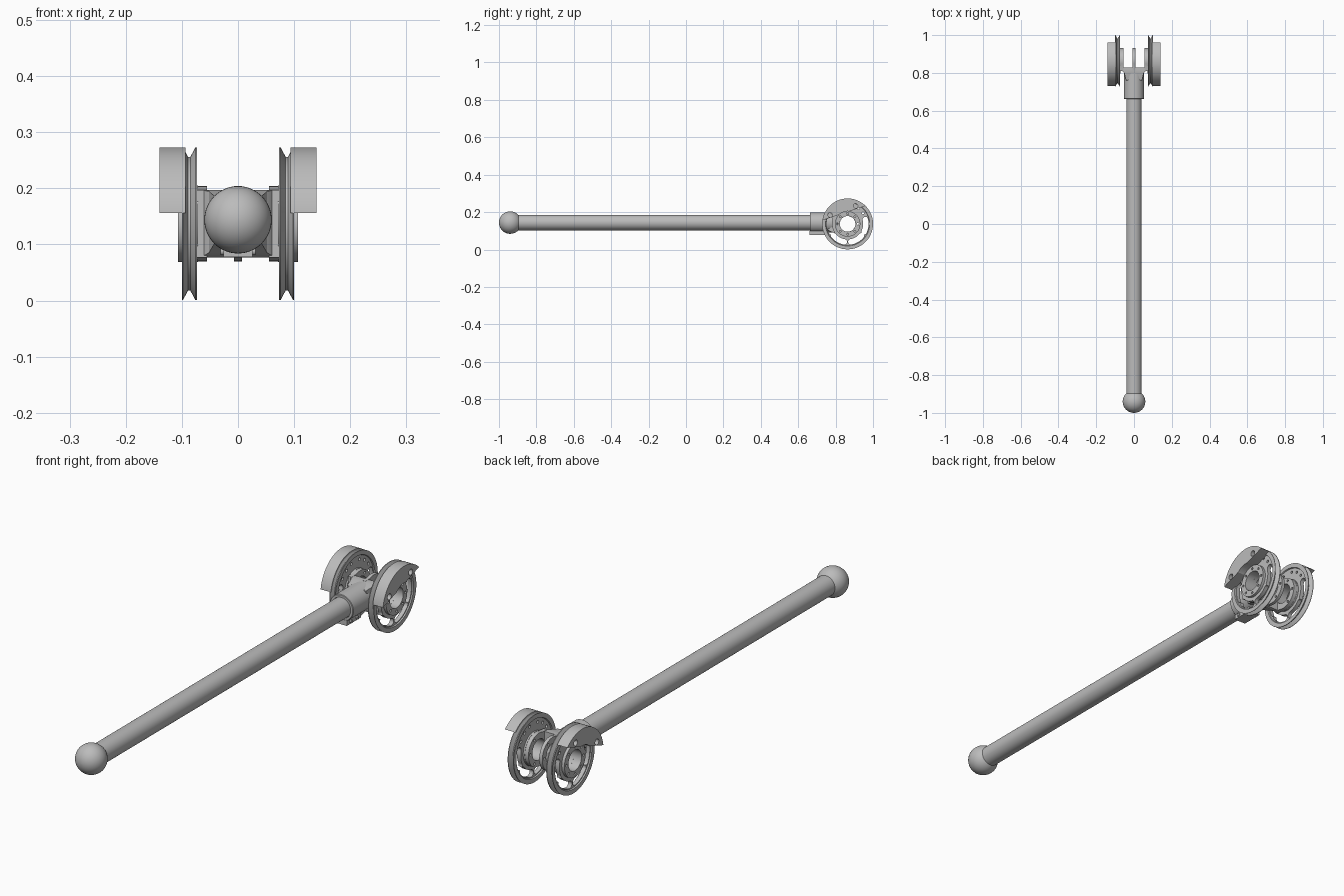
import bpy, bmesh
from math import sin, cos, pi, radians
from mathutils import Vector

if "Cube" in bpy.data.objects:
    bpy.data.objects.remove(bpy.data.objects["Cube"])

grey = bpy.data.materials.new("metal grey")
grey.use_nodes = True
grey.diffuse_color = (0.5, 0.5, 0.5, 1)
grey.node_tree.nodes["Principled BSDF"].inputs["Base Color"].default_value = grey.diffuse_color

AXLE_Y, AXLE_Z, WHEEL_R = 0.864, 0.137, 0.136
TUBE_Z = 0.144


def finish(name, bm):
    bmesh.ops.recalc_face_normals(bm, faces=bm.faces)
    mesh = bpy.data.meshes.new(name)
    bm.to_mesh(mesh)
    bm.free()
    mesh.materials.append(grey)
    obj = bpy.data.objects.new(name, mesh)
    bpy.context.collection.objects.link(obj)
    return obj


def lathe(name, profile, place, n=64, closed=True):
    """Turn (radius, along) points; place maps (a, b, along) to a position."""
    bm = bmesh.new()
    rings = [[bm.verts.new(place(r * cos(2 * pi * i / n), r * sin(2 * pi * i / n), t))
              for i in range(n)] for r, t in profile]
    pairs = list(zip(rings, rings[1:]))
    if closed:
        pairs.append((rings[-1], rings[0]))
    else:
        bm.faces.new(rings[0])
        bm.faces.new(rings[-1])
    for a, b in pairs:
        for i in range(n):
            j = (i + 1) % n
            bm.faces.new((a[i], a[j], b[j], b[i]))
    return finish(name, bm)


def on_axle(a, b, t):
    return (t, AXLE_Y + a, AXLE_Z + b)


def on_tube(a, b, t):
    return (a, t, TUBE_Z + b)


def plate(name, points, x0, x1):
    """Extrude an outline, given around the axle, along x."""
    bm = bmesh.new()
    face = bm.faces.new([bm.verts.new(on_axle(a, b, x0)) for a, b in points])
    new = bmesh.ops.extrude_face_region(bm, geom=[face])["geom"]
    bmesh.ops.translate(bm, verts=[v for v in new if isinstance(v, bmesh.types.BMVert)],
                        vec=Vector((x1 - x0, 0, 0)))
    return finish(name, bm)


def arc(r, start, end, n, ca=0, cb=0):
    return [(ca + r * cos(radians(start + (end - start) * i / n)),
             cb + r * sin(radians(start + (end - start) * i / n))) for i in range(n + 1)]


def hole(r, dist=0, angle=0, x0=-0.3, x1=0.3):
    c = (dist * cos(radians(angle)), dist * sin(radians(angle)))
    return plate("cutter", arc(r, 0, 345, 23, *c), x0, x1)


def cut(obj, cutters):
    for c in cutters:
        mod = obj.modifiers.new("cut", "BOOLEAN")
        mod.operation, mod.solver, mod.object = "DIFFERENCE", "EXACT", c
    deps = bpy.context.evaluated_depsgraph_get()
    mesh = bpy.data.meshes.new_from_object(obj.evaluated_get(deps))
    obj.modifiers.clear()
    obj.data = mesh
    for c in cutters:
        bpy.data.objects.remove(c)


def slot(angle, half=20, r0=0.083, r1=0.112):
    """Round-ended arc slot through the wheel web."""
    mid, rad = (r0 + r1) / 2, (r1 - r0) / 2
    a, b = angle - half, angle + half
    ea = (mid * cos(radians(a)), mid * sin(radians(a)))
    eb = (mid * cos(radians(b)), mid * sin(radians(b)))
    pts = arc(r1, a, b, 12) + arc(rad, b, b + 180, 8, *eb)[1:-1]
    pts += arc(r0, b, a, 12) + arc(rad, a + 180, a + 360, 8, *ea)[1:-1]
    return plate("cutter", pts, -0.3, 0.3)


# Long tube and end ball
lathe("tube", [(0.041, -0.93), (0.041, 0.72)], on_tube, closed=False)
ball = [(0.06 * cos(radians(t)), -0.94 + 0.06 * sin(radians(t))) for t in range(-88, 89, 8)]
lathe("end_ball", ball, on_tube, closed=False)

# Socket clamp that grips the tube
lathe("socket", [(0.042, 0.662), (0.051, 0.662), (0.053, 0.664), (0.053, 0.80), (0.042, 0.80)], on_tube)


def block(name, stations):
    """Loft rectangles given as (y, half width, bottom, top)."""
    bm = bmesh.new()
    rings = [[bm.verts.new(p) for p in ((-w, y, lo), (w, y, lo), (w, y, hi), (-w, y, hi))]
             for y, w, lo, hi in stations]
    bm.faces.new(rings[0])
    bm.faces.new(rings[-1])
    for a, b in zip(rings, rings[1:]):
        for i in range(4):
            j = (i + 1) % 4
            bm.faces.new((a[i], a[j], b[j], b[i]))
    return finish(name, bm)


block("clamp_lug", [(0.66, 0.026, 0.078, 0.1), (0.75, 0.026, 0.078, 0.1)])
for i, y in enumerate((0.685, 0.725)):
    lathe(f"clamp_screw_{i + 1}", [(0.007, -0.031), (0.007, 0.031)],
          lambda a, b, t: (t, y + a, 0.088 + b), n=16, closed=False)

# Fork: flared crosspiece and three bearing prongs
yoke = block("fork_crosspiece", [(0.76, 0.042, 0.102, 0.186), (0.80, 0.052, 0.085, 0.195),
                                 (0.815, 0.067, 0.077, 0.197), (0.828, 0.072, 0.077, 0.197)])
cut(yoke, [hole(0.042)])
outline = [(-0.055, 0.06), (-0.055, -0.06)] + arc(0.067, -110, 110, 36)
for name, x0, x1 in (("left_prong", 0.055, 0.073), ("middle_prong", -0.007, 0.007),
                     ("right_prong", -0.055, -0.073)):
    prong = plate(name, outline, x0, x1)
    cut(prong, [hole(0.042)] + [hole(0.005, 0.055, a) for a in range(-60, 61, 60)])

# Grooved wheels with hubs and half-moon weights
wheel_profile = [(0.042, 0.071), (0.068, 0.071), (0.068, 0.078), (0.116, 0.078), (0.118, 0.073),
                 (0.136, 0.073), (0.136, 0.076), (0.119, 0.085), (0.119, 0.089), (0.136, 0.098),
                 (0.136, 0.1), (0.118, 0.1), (0.116, 0.095), (0.068, 0.095), (0.068, 0.107),
                 (0.042, 0.107)]
for side, s in (("left", 1), ("right", -1)):
    wheel = lathe(f"{side}_wheel", [(r, s * x) for r, x in wheel_profile], on_axle, n=80)
    cutters = [slot(a) for a in (186, 240, 300, 354)]
    cutters += [hole(0.006, 0.1, a) for a in (35, 55, 75, 105, 125, 145)]
    cutters += [hole(0.005, 0.055, a) for a in range(0, 360, 45)]
    cut(wheel, cutters)
    weight = plate(f"{side}_weight", arc(WHEEL_R, 45, 172, 48), s * 0.094, s * 0.14)
    cut(weight, [hole(0.068)] + [hole(0.012, 0.105, a) for a in (66, 153)])

# Smooth curved walls, keep edges sharp
bpy.ops.object.select_all(action="DESELECT")
for obj in bpy.context.scene.objects:
    if obj.type == "MESH":
        obj.select_set(True)
        bpy.context.view_layer.objects.active = obj
bpy.ops.object.shade_smooth_by_angle(angle=radians(30))
